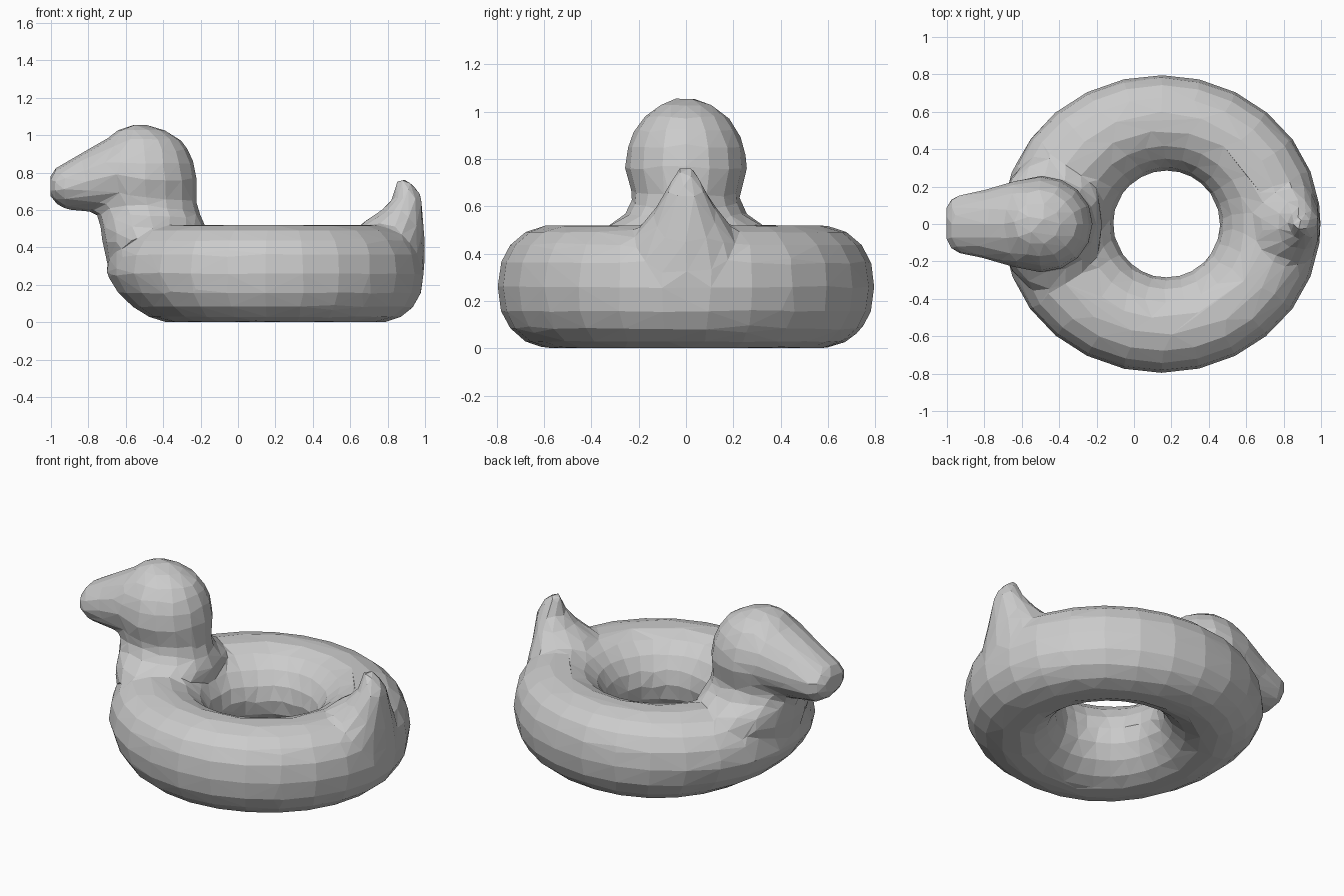
import bpy, bmesh
from math import cos, sin, pi, copysign

cube = bpy.data.objects.get("Cube")
if cube:
    bpy.data.objects.remove(cube, do_unlink=True)

grey = bpy.data.materials.new("plain grey")
grey.use_nodes = True
colour = (0.6, 0.6, 0.6, 1)
grey.diffuse_color = colour
grey.node_tree.nodes["Principled BSDF"].inputs["Base Color"].default_value = colour

bm = bmesh.new()


def soft(v, power):
    return copysign(abs(v) ** power, v)


def bridge(rings, closed=False):
    """Skin a list of vertex rings; cap the ends unless the loop closes."""
    count = len(rings[0])
    pairs = list(zip(rings, rings[1:]))
    if closed:
        pairs.append((rings[-1], rings[0]))
    for a, b in pairs:
        for i in range(count):
            j = (i + 1) % count
            bm.faces.new((a[i], a[j], b[j], b[i]))
    if not closed:
        bm.faces.new(rings[0])
        bm.faces.new(rings[-1])


def loft(sections, upright, sides=16):
    """Oval sections: station, low edge, high edge, half width in y."""
    rings = []
    for station, low, high, half in sections:
        ring = []
        for i in range(sides):
            a = 2 * pi * i / sides
            p = (low + high) / 2 + (high - low) / 2 * cos(a)
            y = half * sin(a)
            ring.append(bm.verts.new((p, y, station) if upright else (station, y, p)))
        rings.append(ring)
    bridge(rings)


# Swim ring: round hole with sloping walls, fuller outside, undercut bow
rings = []
for i in range(26):
    a = 2 * pi * (i + 0.5) / 26
    ring = []
    for k in range(18):
        t = 2 * pi * k / 18
        power = 0.88 if cos(t) > 0 else 1.06
        s = 0.5 + 0.5 * soft(cos(t), power)
        length = 0.855 - 0.14 * max(0, -cos(a)) * max(0, -sin(t))
        x = (1 - s) * (0.175 + 0.285 * cos(a)) + s * (0.145 + length * cos(a))
        y = ((1 - s) * 0.285 + s * 0.797) * sin(a)
        ring.append(bm.verts.new((x, y, 0.26 + 0.263 * soft(sin(t), power))))
    rings.append(ring)
bridge(rings, closed=True)

# Chest, neck and head
loft([(0.20, -0.60, -0.30, 0.15), (0.32, -0.70, -0.24, 0.30),
      (0.43, -0.725, -0.17, 0.38), (0.51, -0.735, -0.17, 0.34),
      (0.57, -0.75, -0.20, 0.25), (0.63, -0.76, -0.22, 0.225),
      (0.69, -0.765, -0.22, 0.238),
      (0.76, -0.77, -0.22, 0.26), (0.85, -0.76, -0.235, 0.247),
      (0.92, -0.74, -0.265, 0.22), (0.98, -0.70, -0.31, 0.175),
      (1.03, -0.64, -0.40, 0.11), (1.053, -0.58, -0.48, 0.05)], True)

# Beak, tapering forward out of the head
loft([(-0.50, 0.60, 1.03, 0.24), (-0.63, 0.58, 1.02, 0.235),
      (-0.80, 0.59, 0.925, 0.185), (-0.93, 0.605, 0.85, 0.16),
      (-0.98, 0.64, 0.82, 0.135), (-1.005, 0.68, 0.78, 0.09)], False)

# Upturned tail
loft([(0.20, 0.70, 0.97, 0.25), (0.32, 0.65, 1.0, 0.28),
      (0.45, 0.62, 0.998, 0.24), (0.53, 0.66, 0.993, 0.18),
      (0.60, 0.77, 0.99, 0.125), (0.66, 0.83, 0.985, 0.09),
      (0.73, 0.845, 0.945, 0.05), (0.772, 0.855, 0.895, 0.02)], True)

bmesh.ops.recalc_face_normals(bm, faces=bm.faces)
mesh = bpy.data.meshes.new("duck_swim_ring")
bm.to_mesh(mesh)
bm.free()
mesh.materials.append(grey)
duck = bpy.data.objects.new("duck_swim_ring", mesh)
bpy.context.collection.objects.link(duck)

# Fuse the parts into one skin, then reduce it to low-poly facets
fuse = duck.modifiers.new("fuse", "REMESH")
fuse.mode = "VOXEL"
fuse.voxel_size = 0.025
blend = duck.modifiers.new("blend", "SMOOTH")
blend.factor = 0.4
blend.iterations = 2
facets = duck.modifiers.new("facets", "DECIMATE")
facets.ratio = 0.042
